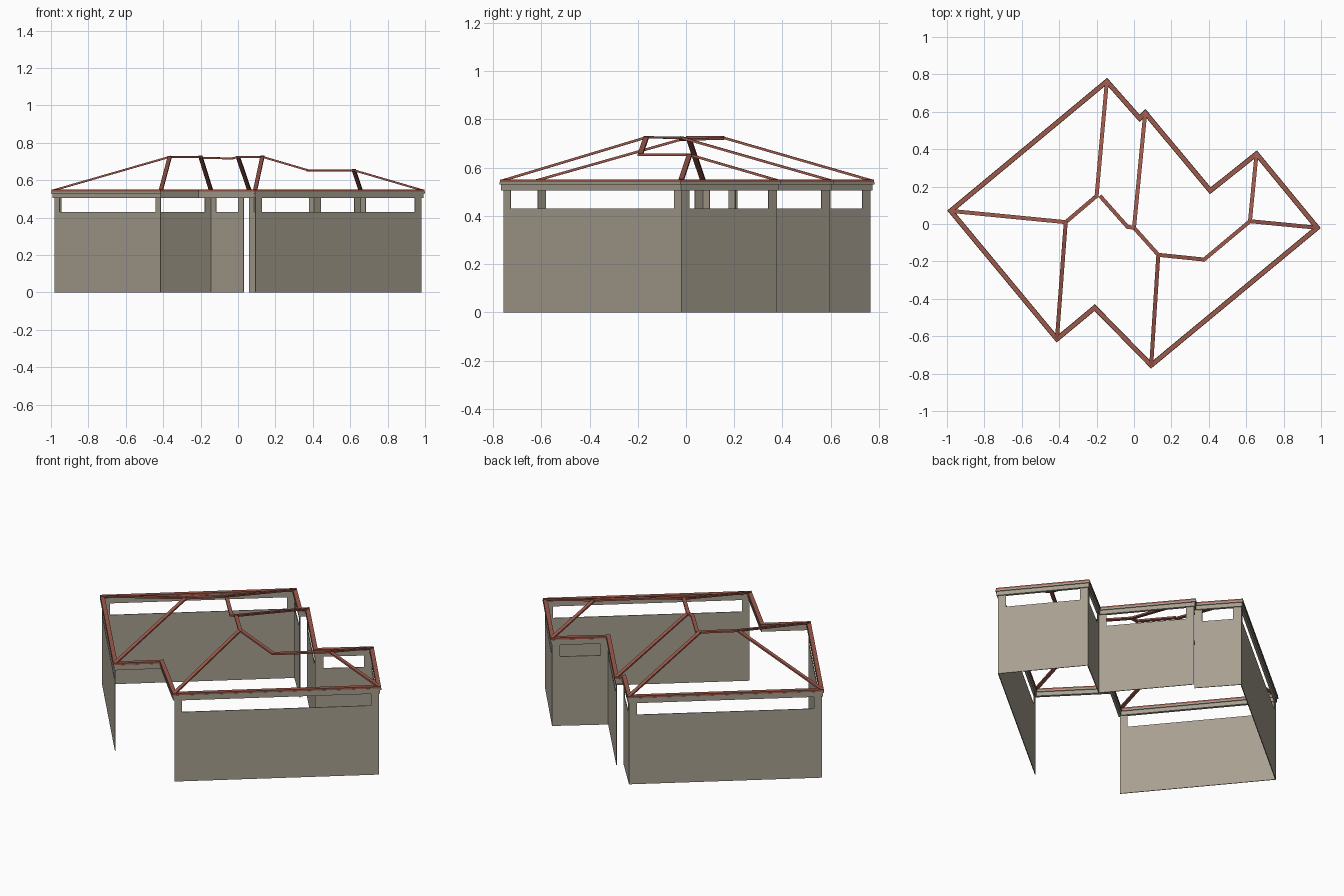
import bpy, bmesh
from mathutils import Vector, Matrix

cube = bpy.data.objects.get("Cube")
if cube:
    bpy.data.objects.remove(cube, do_unlink=True)


def material(name, color):
    m = bpy.data.materials.new(name)
    m.use_nodes = True
    m.diffuse_color = (*color, 1)
    m.node_tree.nodes["Principled BSDF"].inputs["Base Color"].default_value = (*color, 1)
    return m


stone = material("warm grey plaster", (0.39, 0.35, 0.28))
tile = material("terracotta", (0.34, 0.10, 0.07))


def bar(bm, a, b, width, height, extend=0.0):
    """Box running from a to b, its section centred on the line."""
    a, b = Vector(a), Vector(b)
    along = (b - a).normalized()
    side = Vector((0, 0, 1)).cross(along).normalized()
    up = along.cross(side)
    length = (b - a).length + 2 * extend
    frame = Matrix((along * length, side * width, up * height)).transposed().to_4x4()
    frame.translation = (a + b) / 2
    bmesh.ops.create_cube(bm, size=1, matrix=frame)


def finish(bm, name, mat):
    mesh = bpy.data.meshes.new(name)
    bm.to_mesh(mesh)
    bm.free()
    mesh.materials.append(mat)
    bpy.context.collection.objects.link(bpy.data.objects.new(name, mesh))


# Plan corners, counter-clockwise from the west
W, S1, S_NOTCH, S2 = (-0.98, 0.07), (-0.412, -0.615), (-0.21, -0.447), (0.092, -0.755)
E, NE, NE_NOTCH = (0.98, -0.02), (0.655, 0.375), (0.408, 0.178)
N2, N_NOTCH, N = (0.06, 0.595), (0.03, 0.565), (-0.145, 0.763)
outline = [W, S1, S_NOTCH, S2, E, NE, NE_NOTCH, N2, N_NOTCH, N]


def at(p, z):
    return Vector((*p, z))


# Walls: low panel with a post at each end; the porch sides stay open
SILL, HEAD = 0.43, 0.507
walls = {"west_wall": (W, S1), "south_east_wall": (S2, E), "east_wall": (E, NE),
         "wing_wall": (NE, NE_NOTCH), "north_east_wall": (NE_NOTCH, N2),
         "north_wall": (N_NOTCH, N), "north_west_wall": (N, W)}
for name, (p, q) in walls.items():
    bm = bmesh.new()
    bar(bm, at(p, SILL / 2), at(q, SILL / 2), 0.004, SILL)
    mid = (SILL + HEAD) / 2
    a, b = at(p, mid), at(q, mid)
    step = (b - a).normalized() * 0.044
    bar(bm, a, a + step, 0.004, HEAD - SILL)
    bar(bm, b - step, b, 0.004, HEAD - SILL)
    finish(bm, name, stone)

# Eaves: stepped beam and cornice with a tile course on top
layers = [("eave_beam", 0.016, 0.505, 0.532, stone),
          ("eave_cornice", 0.027, 0.530, 0.540, stone),
          ("eave_tiles", 0.024, 0.538, 0.551, tile)]
for name, width, low, high, mat in layers:
    bm = bmesh.new()
    z = (low + high) / 2
    for p, q in zip(outline, outline[1:] + outline[:1]):
        bar(bm, at(p, z), at(q, z), width, high - low, width / 2)
    finish(bm, name, mat)

# Roof ridges and hips
EAVE = 0.548
west, north = (-0.365, 0.01, 0.725), (-0.2, 0.15, 0.725)
dip_start, dip_end = (-0.18, 0.148, 0.72), (-0.035, -0.015, 0.716)
centre, south = (0, -0.02, 0.724), (0.13, -0.165, 0.725)
low_ridge, east = (0.375, -0.19, 0.653), (0.62, 0.015, 0.653)
ridges = [(west, north), (dip_start, dip_end), (dip_end, centre),
          (centre, south), (low_ridge, east)]
hips = [(at(W, EAVE), west), (at(S1, EAVE), west), (at(N, EAVE), north),
        (at(N2, EAVE), centre), (at(S2, EAVE), south), (south, low_ridge),
        (at(E, EAVE), east), (at(NE, EAVE), east)]
for name, lines in (("roof_ridges", ridges), ("roof_hips", hips)):
    bm = bmesh.new()
    for a, b in lines:
        bar(bm, a, b, 0.021, 0.01, 0.004)
    finish(bm, name, tile)
